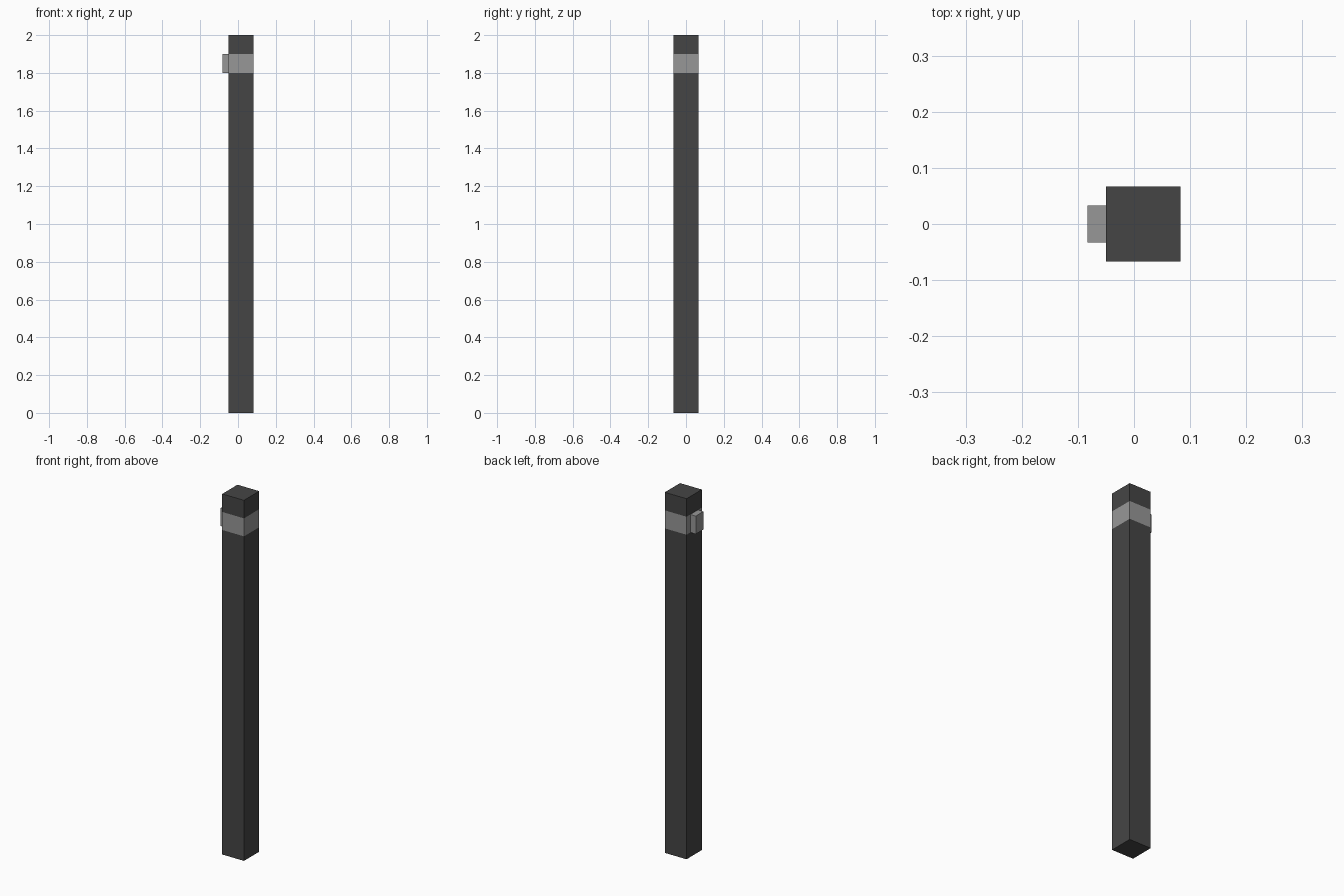
import bpy
import bmesh

cube = bpy.data.objects.get("Cube")
if cube:
    bpy.data.objects.remove(cube, do_unlink=True)


def material(name, value):
    m = bpy.data.materials.new(name)
    color = (value, value, value, 1.0)
    m.diffuse_color = color
    m.use_nodes = True
    node = next(n for n in m.node_tree.nodes if n.type == 'BSDF_PRINCIPLED')
    node.inputs["Base Color"].default_value = color
    return m


DARK = material("dark grey", 0.06)
LIGHT = material("light grey", 0.31)
BAND_LOW, BAND_HIGH = 1.80, 1.90


def box(name, low, high, mats, cuts=()):
    """Box between two corners, cut horizontally at the given heights."""
    bm = bmesh.new()
    bmesh.ops.create_cube(bm, size=1)
    for v in bm.verts:
        v.co = [lo + (c + 0.5) * (hi - lo) for c, lo, hi in zip(v.co, low, high)]
    for z in cuts:
        bmesh.ops.bisect_plane(bm, geom=bm.verts[:] + bm.edges[:] + bm.faces[:],
                               plane_co=(0, 0, z), plane_no=(0, 0, 1))
    # Faces between the cuts form the band
    for f in bm.faces:
        if cuts and cuts[0] < f.calc_center_median().z < cuts[1]:
            f.material_index = 1
    mesh = bpy.data.meshes.new(name)
    bm.to_mesh(mesh)
    bm.free()
    for m in mats:
        mesh.materials.append(m)
    obj = bpy.data.objects.new(name, mesh)
    bpy.context.collection.objects.link(obj)
    return obj


# Square post with a flush light band near the top
box("post", (-0.05, -0.0667, 0), (0.0833, 0.0667, 2.0), [DARK, LIGHT],
    (BAND_LOW, BAND_HIGH))

# Small block on the right side of the band
box("side_block", (-0.0833, -0.0333, BAND_LOW), (-0.05, 0.0333, BAND_HIGH), [LIGHT])
